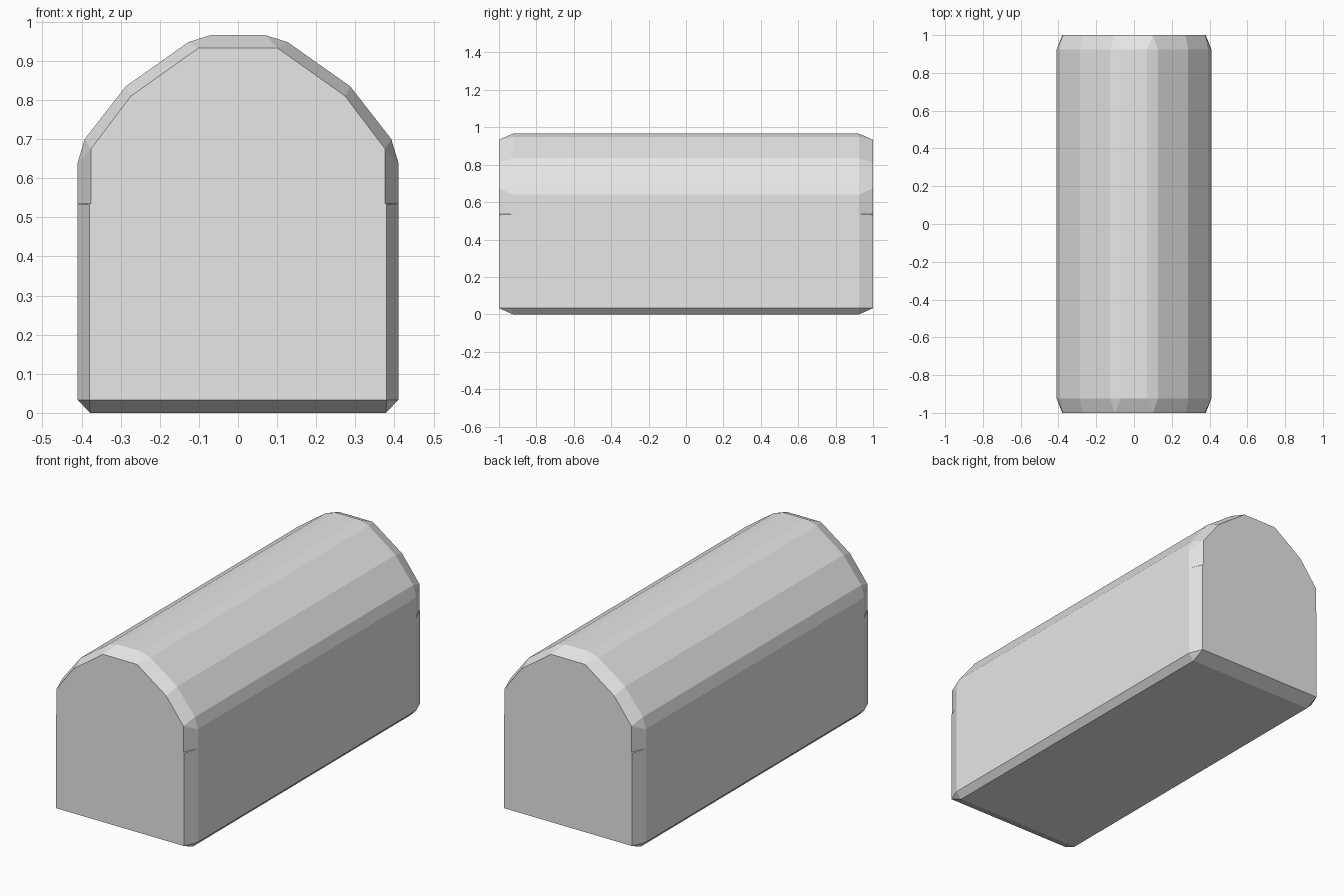
import bpy, bmesh

if "Cube" in bpy.data.objects:
    bpy.data.objects.remove(bpy.data.objects["Cube"])

# Right half of the section, bottom to top: (body x, body z, end-cap x, end-cap z)
HALF = [
    (0.378, 0.000, 0.380, 0.033),
    (0.410, 0.033, 0.380, 0.033),
    (0.410, 0.535, 0.380, 0.532),   # small step in the corner chamfer
    (0.410, 0.535, 0.376, 0.536),
    (0.410, 0.640, 0.376, 0.675),
    (0.392, 0.700, 0.376, 0.675),
    (0.287, 0.835, 0.274, 0.810),
    (0.127, 0.948, 0.101, 0.933),
    (0.070, 0.966, 0.101, 0.933),
]
section = HALF + [(-a, b, -c, d) for a, b, c, d in reversed(HALF)]
n = len(section)

# Four rings: front cap, front of body, back of body, back cap
bm = bmesh.new()
rings = []
for y, cap in ((-1, True), (-0.925, False), (0.925, False), (1, True)):
    rings.append([bm.verts.new((p[2], y, p[3]) if cap else (p[0], y, p[1]))
                  for p in section])
for r0, r1 in zip(rings, rings[1:]):
    for i in range(n):
        j = (i + 1) % n
        bm.faces.new((r0[i], r0[j], r1[j], r1[i]))
bm.faces.new(rings[0])
bm.faces.new(rings[-1])

# Merge shared corners so the chamfers close into triangles
bmesh.ops.remove_doubles(bm, verts=bm.verts, dist=0.001)
bmesh.ops.recalc_face_normals(bm, faces=bm.faces)

mesh = bpy.data.meshes.new("arched_block")
bm.to_mesh(mesh)
bm.free()
block = bpy.data.objects.new("arched_block", mesh)
bpy.context.collection.objects.link(block)

grey = bpy.data.materials.new("light_grey")
grey.diffuse_color = (0.8, 0.8, 0.8, 1)
grey.use_nodes = True
grey.node_tree.nodes["Principled BSDF"].inputs["Base Color"].default_value = grey.diffuse_color
mesh.materials.append(grey)
